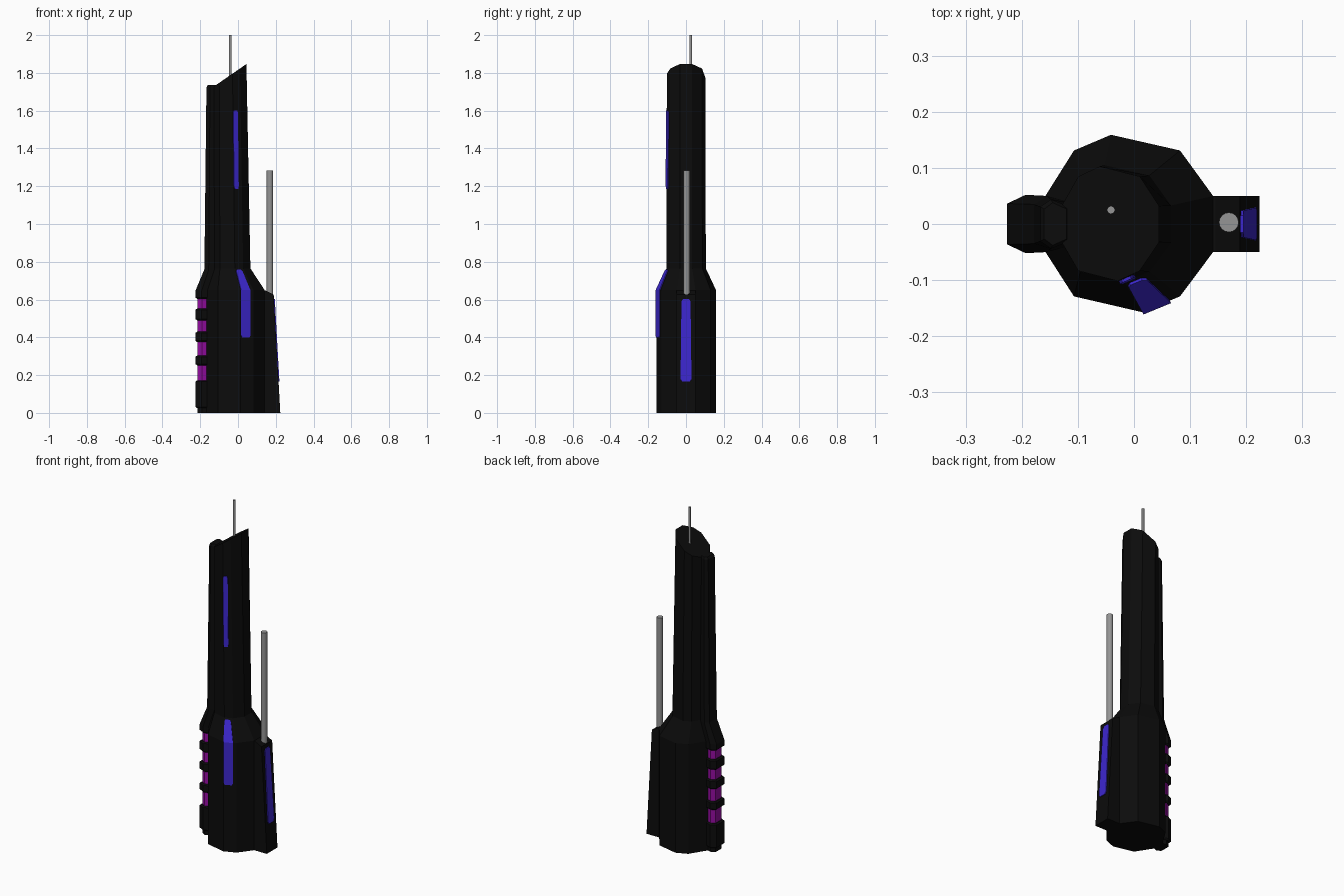
import bpy, bmesh
from mathutils import Vector

if "Cube" in bpy.data.objects:
    bpy.data.objects.remove(bpy.data.objects["Cube"])


def material(name, rgb):
    m = bpy.data.materials.new(name)
    m.diffuse_color = (*rgb, 1)
    m.use_nodes = True
    m.node_tree.nodes["Principled BSDF"].inputs["Base Color"].default_value = m.diffuse_color
    return m


BLACK = material("black cladding", (0.0035, 0.0035, 0.0035))
BLUE = material("blue glow", (0.045, 0.02, 0.62))
PURPLE = material("purple glow", (0.3, 0.004, 0.36))
GREY = material("grey metal", (0.3, 0.3, 0.3))


def make(name, verts, faces, mat, thickness=0):
    me = bpy.data.meshes.new(name)
    me.from_pydata([tuple(v) for v in verts], [], faces)
    bm = bmesh.new()
    bm.from_mesh(me)
    bmesh.ops.recalc_face_normals(bm, faces=bm.faces)
    bm.to_mesh(me)
    bm.free()
    me.materials.append(mat)
    ob = bpy.data.objects.new(name, me)
    bpy.context.collection.objects.link(ob)
    if thickness:
        mod = ob.modifiers.new("thickness", "SOLIDIFY")
        mod.thickness = thickness
        mod.offset = 0
    return ob


def loft(name, rings, mat):
    n = len(rings[0])
    verts = [v for r in rings for v in r]
    faces = [[k * n + i, k * n + (i + 1) % n, (k + 1) * n + (i + 1) % n, (k + 1) * n + i]
             for k in range(len(rings) - 1) for i in range(n)]
    faces += [list(range(n))[::-1], [len(verts) - n + i for i in range(n)]]
    return make(name, verts, faces, mat)


# Tower body: ten-sided plan, shoulder, slim shaft and slanted roof
plan = [(0.141, -0.05), (0.141, 0.05), (0.082, 0.131), (-0.041, 0.159), (-0.107, 0.131),
        (-0.168, 0.034), (-0.168, -0.034), (-0.107, -0.129), (0.014, -0.157), (0.082, -0.129)]
shaft = [(0.65 * x - 0.026, 0.66 * y) for x, y in plan]
roof = [(0.893 * x - 0.014, 0.98 * y) for x, y in shaft]
rings = [[Vector((x, y, 0)) for x, y in plan],
         [Vector((x, y, 0.65)) for x, y in plan],
         [Vector((x, y, 0.765)) for x, y in shaft],
         [Vector((x, y, 1.816 + 0.69 * x)) for x, y in roof]]
loft("tower_body", rings, BLACK)


# Blue light strips laid on one front facet
def on_facet(z, t):
    k = 0 if z < 0.65 else 1 if z < 0.765 else 2
    ends = []
    for i in (8, 9):
        a, b = rings[k][i], rings[k + 1][i]
        ends.append(a.lerp(b, (z - a.z) / (b.z - a.z)))
    return ends[0].lerp(ends[1], t) + Vector((0.0005, -0.002, 0))


def facet_strip(name, rows):
    verts = [on_facet(z, t) for z, t0, t1 in rows for t in (t0, t1)]
    faces = [[2 * i, 2 * i + 1, 2 * i + 3, 2 * i + 2] for i in range(len(rows) - 1)]
    make(name, verts, faces, BLUE, 0.006)


facet_strip("lower_front_light", [(0.398, 0.12, 0.65), (0.41, 0.02, 0.74), (0.649, 0.02, 0.74),
                                  (0.75, 0.05, 0.74), (0.757, 0.15, 0.6)])
facet_strip("upper_front_light", [(1.185, 0.1, 0.5), (1.2, 0.0, 0.58), (1.59, 0.0, 0.6),
                                  (1.602, 0.12, 0.5)])

# Side fin with its sloping outer face
profile = [(0.09, 0), (0.224, 0), (0.189, 0.626), (0.145, 0.648), (0.09, 0.648)]
loft("side_fin", [[(x, y, z) for x, z in profile] for y in (-0.05, 0.05)], BLACK)

# Blue light on the fin
outline = [(-0.021, 0.165), (0.021, 0.165), (0.029, 0.18), (0.024, 0.59), (0.015, 0.604),
           (-0.015, 0.604), (-0.024, 0.59), (-0.029, 0.18)]
make("fin_light", [(0.2255 - 0.0559 * z, y, z) for y, z in outline], [list(range(8))], BLUE, 0.006)


# Banded column on the left side
def hexagon(left, widest, right, half, z):
    flat = half * 0.7
    return [(left, -flat, z), (widest, -half, z), (right, -flat, z),
            (right, flat, z), (widest, half, z), (left, flat, z)]


def band(name, z0, z1):
    c = 0.007
    loft(name, [hexagon(x, -0.193, -0.15, h, z) for x, h, z in
                ((-0.217, 0.045, z0), (-0.226, 0.052, z0 + c),
                 (-0.226, 0.052, z1 - c), (-0.217, 0.045, z1))], BLACK)


loft("column_core", [hexagon(-0.214, -0.19, -0.15, 0.042, z) for z in (0.15, 0.62)], PURPLE)
loft("column_foot", [hexagon(-0.214, -0.19, -0.15, 0.042, z) for z in (0, 0.05)], BLACK)
for i, (z0, z1) in enumerate([(0.025, 0.172), (0.252, 0.303), (0.375, 0.43), (0.49, 0.552)]):
    band(f"column_band_{i + 1}", z0, z1)
loft("column_upper", [hexagon(-0.217, -0.193, -0.14, 0.045, 0.604),
                      hexagon(-0.226, -0.193, -0.14, 0.052, 0.611),
                      hexagon(-0.226, -0.193, -0.13, 0.052, 0.645),
                      hexagon(-0.178, -0.155, -0.1, 0.05, 0.76),
                      hexagon(-0.167, -0.148, -0.115, 0.044, 1.724),
                      hexagon(-0.16, -0.145, -0.12, 0.038, 1.735)], BLACK)


# Metal masts
def mast(name, x, y, r, z0, z1):
    bpy.ops.mesh.primitive_cylinder_add(vertices=16, radius=r, depth=z1 - z0,
                                        location=(x, y, (z0 + z1) / 2))
    ob = bpy.context.object
    ob.name = name
    ob.data.materials.append(GREY)
    bpy.ops.object.shade_smooth_by_angle()


mast("side_mast", 0.169, 0.003, 0.0175, 0.6, 1.283)
mast("roof_antenna", -0.041, 0.025, 0.007, 1.74, 2.0)
